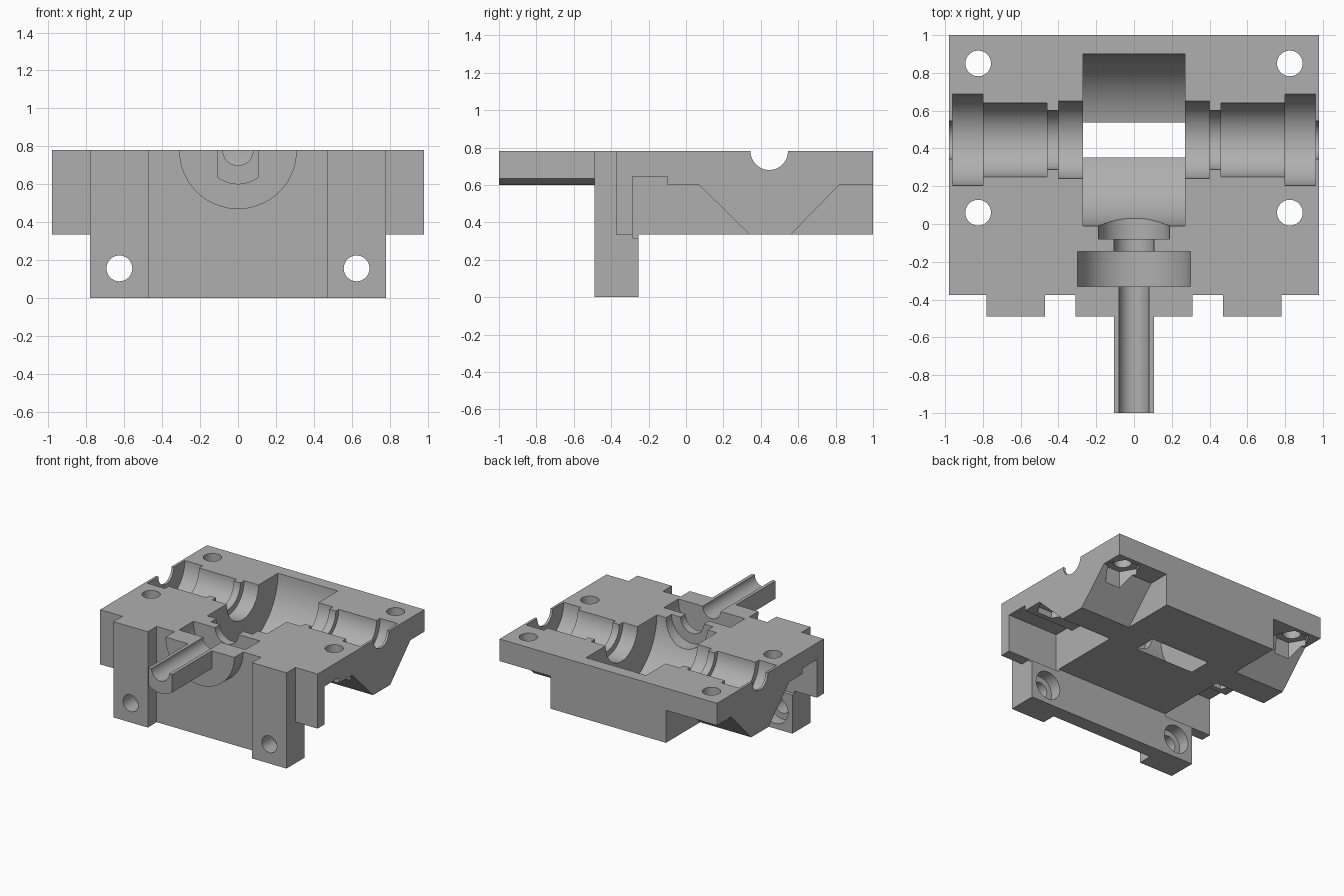
import bpy, bmesh
from math import sin, cos, pi, radians
from mathutils import Vector

cube = bpy.data.objects.get("Cube")
if cube:
    bpy.data.objects.remove(cube, do_unlink=True)

grey = bpy.data.materials.new("casting_grey")
grey.use_nodes = True
colour = (0.43, 0.43, 0.43, 1)
grey.diffuse_color = colour
grey.node_tree.nodes["Principled BSDF"].inputs["Base Color"].default_value = colour

TOP, BASE = 0.78, 0.335     # split plane and underside of the gear housing
WHEEL_Y = 0.445             # centre line of the cross shaft


def finish(name, bm):
    bmesh.ops.recalc_face_normals(bm, faces=bm.faces)
    mesh = bpy.data.meshes.new(name)
    bm.to_mesh(mesh)
    bm.free()
    mesh.materials.append(grey)
    ob = bpy.data.objects.new(name, mesh)
    bpy.context.collection.objects.link(ob)
    return ob


def prism(name, profile, axis, lo, hi):
    """Extrude a 2D profile along an axis; the profile uses the other two axes in order."""
    bm = bmesh.new()

    def place(p, t):
        c = list(p)
        c.insert("xyz".index(axis), t)
        return bm.verts.new(c)
    a = [place(p, lo) for p in profile]
    b = [place(p, hi) for p in profile]
    bm.faces.new(a)
    bm.faces.new(b)
    for i in range(len(a)):
        j = (i + 1) % len(a)
        bm.faces.new((a[i], a[j], b[j], b[i]))
    return finish(name, bm)


def box(name, x, y, z):
    return prism(name, [(x[0], y[0]), (x[1], y[0]), (x[1], y[1]), (x[0], y[1])], "z", *z)


def arc(cx, cy, r, start, end, n):
    return [(cx + r * cos(start + (end - start) * i / n),
             cy + r * sin(start + (end - start) * i / n)) for i in range(n + 1)]


def circle(cx, cy, r, n=40):
    return arc(cx, cy, r, 0, 2 * pi, n)[:-1]


def lathe(name, steps, axis, centre, n=72):
    """Stepped round cutter: steps are (start, end, radius) along the axis."""
    bm = bmesh.new()
    rings = []
    for lo, hi, r in steps:
        for t in (lo, hi):
            ring = []
            for u, v in circle(0, 0, r, n):
                p = (t, u, v) if axis == "x" else (u, t, v)
                ring.append(bm.verts.new(Vector(p) + Vector(centre)))
            rings.append(ring)
    bm.faces.new(rings[0])
    bm.faces.new(rings[-1])
    for a, b in zip(rings, rings[1:]):
        for i in range(n):
            j = (i + 1) % n
            bm.faces.new((a[i], a[j], b[j], b[i]))
    return finish(name, bm)


def combine(target, tool, operation):
    mod = target.modifiers.new(operation.lower(), "BOOLEAN")
    mod.operation = operation
    mod.solver = "EXACT"
    mod.object = tool
    bpy.context.view_layer.objects.active = target
    bpy.ops.object.modifier_apply(modifier=mod.name)
    bpy.data.objects.remove(tool, do_unlink=True)


# Top plate with side wedges and hanging front wings
side_profile = [(-0.375, TOP), (1, TOP), (1, 0.6), (0.82, 0.6), (0.56, BASE), (0.34, BASE),
                (0.07, 0.6), (-0.1, 0.6), (-0.1, 0.645), (-0.285, 0.645),
                (-0.285, BASE), (-0.375, BASE)]
casing = prism("lower_gear_casing", side_profile, "x", -0.98, 0.98)

# Housing block, front flange, corner lugs, bearing boss and shaft spout
solids = [
    box("housing_block", (-0.52, 0.52), (-0.33, 1), (BASE, 0.7)),
    box("front_wall", (-0.78, 0.78), (-0.375, -0.285), (0, 0.7)),
    box("flange_foot", (-0.78, 0.78), (-0.35, -0.255), (0, 0.315)),
    box("flange_web", (-0.52, 0.52), (-0.34, -0.255), (0.1, 0.5)),
    prism("bearing_boss", arc(0, TOP, 0.31, pi, 2 * pi, 40), "y", -0.49, -0.32),
]
for s in (-1, 1):
    xs = sorted((0.47 * s, 0.78 * s))
    solids.append(box("corner_lug", xs, (-0.49, -0.32), (0, TOP)))
spout_half = radians(36.5)
spout = [(-0.107, TOP)] + arc(0, TOP, 0.18, 1.5 * pi - spout_half, 1.5 * pi + spout_half, 16)
solids.append(prism("shaft_spout", spout + [(0.107, TOP)], "y", -1, -0.4))
for part in solids:
    combine(casing, part, "UNION")

# Cross shaft cavity with bearing seats and the wheel chamber
half = [(0.27, 0.4, 0.205), (0.4, 0.46, 0.157), (0.46, 0.8, 0.195),
        (0.8, 0.96, 0.242), (0.96, 1.1, 0.1)]
cross = [(-b, -a, r) for a, b, r in reversed(half)] + [(-0.27, 0.27, 0.455)] + half
cutters = [lathe("cross_shaft_cavity", cross, "x", (0, WHEEL_Y, TOP))]

# Input shaft cavity
drive = [(-1.1, -0.33, 0.08), (-0.33, -0.145, 0.3), (-0.145, -0.08, 0.105), (-0.08, 0.2, 0.187)]
cutters.append(lathe("input_shaft_cavity", drive, "y", (0, 0, TOP)))

# Bolt holes with hexagonal nut pockets, and flange holes with counterbores
for s in (-1, 1):
    for y in (0.06, 0.85):
        cutters.append(prism("bolt_hole", circle(0.825 * s, y, 0.068), "z", 0.1, 1))
        cutters.append(prism("nut_pocket", circle(0.825 * s, y, 0.135, 6), "z", 0.2, 0.65))
    cutters.append(prism("flange_hole", circle(0.625 * s, 0.157, 0.068), "y", -0.6, -0.1))
    cutters.append(prism("counterbore", circle(0.625 * s, 0.157, 0.115), "y", -0.35, -0.1))
for tool in cutters:
    combine(casing, tool, "DIFFERENCE")

# Smooth bores, sharp edges
bpy.ops.object.select_all(action="DESELECT")
casing.select_set(True)
bpy.context.view_layer.objects.active = casing
bpy.ops.object.shade_smooth_by_angle(angle=radians(25))
